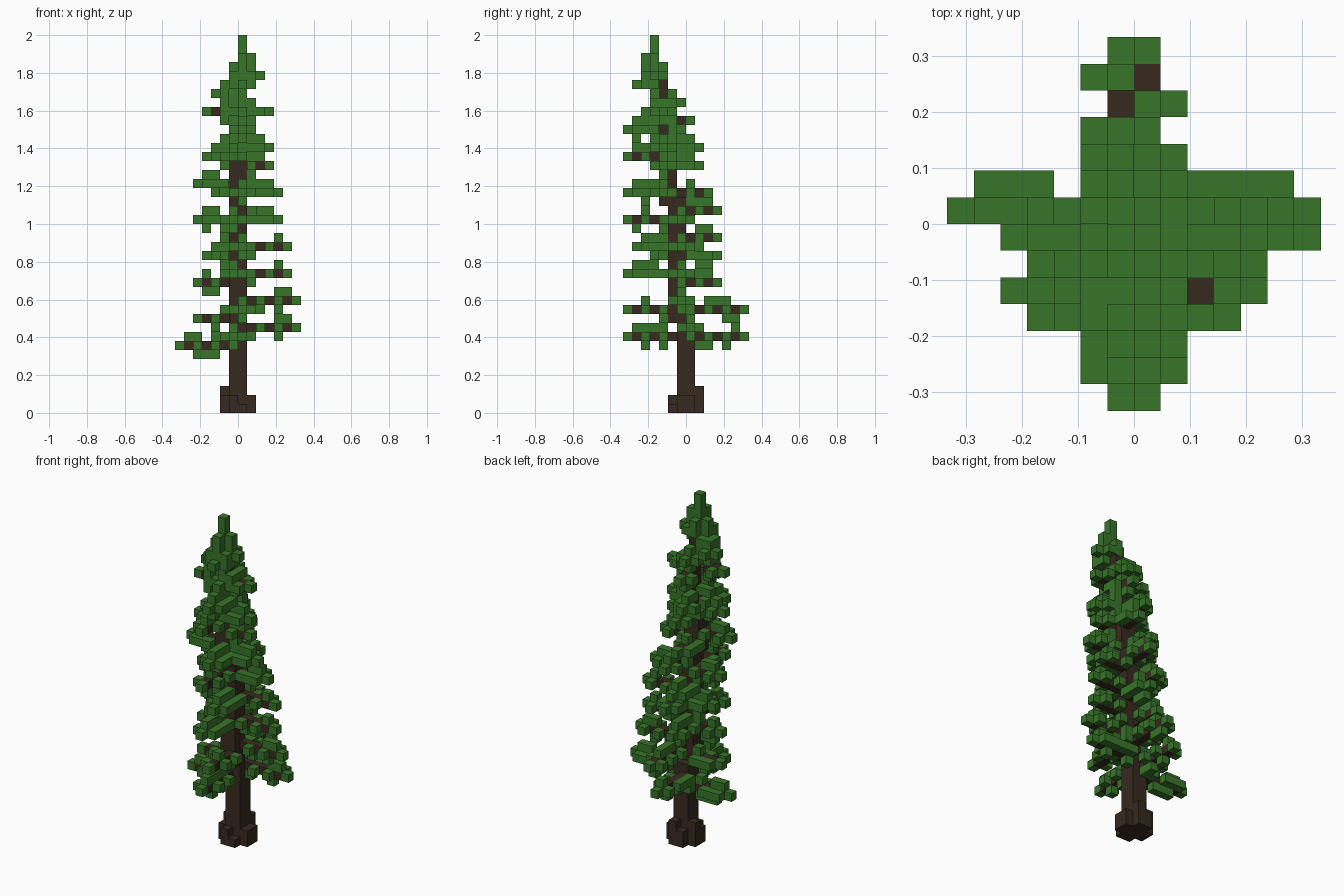
import bpy
import bmesh
import random

random.seed(5)
default = bpy.data.objects.get("Cube")
if default:
    bpy.data.objects.remove(default, do_unlink=True)

ROWS = 42
SIZE = 2 / ROWS          # edge of one block
trunk, branches, foliage = set(), set(), set()


def material(name, colour):
    mat = bpy.data.materials.new(name)
    mat.use_nodes = True
    mat.diffuse_color = (*colour, 1)
    mat.node_tree.nodes["Principled BSDF"].inputs["Base Color"].default_value = (*colour, 1)
    return mat


def trunk_rows(k):
    """Depth cells of the leaning trunk at one level."""
    if k < 10:
        return (-1, 0)
    if k < 23:
        return (-2, -1)
    if k == 23:
        return (-3, -2, -1)
    if k < 31:
        return (-3, -2)
    if k < 36:
        return (-3,)
    return (-4, -3) if k == 36 else (-4,)


# Trunk, two blocks wide below and one block wide near the top
for k in range(ROWS - 3):
    for j in trunk_rows(k):
        for i in ((-1, 0) if k < 30 else (0,)):
            trunk.add((i, j, k))

# Root flare, with stepped heights around the trunk
for a in (-1, 0):
    for cell, height in (((-2, a), 3 + a), ((1, a), 2), ((a, -2), 1 - a), ((a, 1), 3 + a)):
        for k in range(height):
            trunk.add((*cell, k))


def leaf(i, j, k):
    if -7 <= i <= 6 and -7 <= j <= 6 and k >= 6:
        foliage.add((i, j, k))


def branch(axis, k, tip, lane, full):
    """Straight stick along x (axis 0) or y (axis 1); full ones hide the stick."""
    side = 1 if tip >= 0 or (axis and tip > -3) else -1
    cells = trunk_rows(k) if axis else (-1, 0)
    start = (max(cells) if side > 0 else min(cells)) + side
    near = 1 if axis else -1

    def maybe(chance, t, across, up):
        if random.random() < chance:
            if axis:
                leaf(lane + across, t, k + up)
            else:
                leaf(t, lane + across, k + up)

    for t in range(start, tip + side, side):
        d = abs(tip - t)
        if d == 0:
            maybe(1, t, 0, 0)
            continue
        branches.add((lane, t, k) if axis else (t, lane, k))
        even = d % 2 == 0
        maybe(1 if even or full else 0, t, near, 0)
        maybe(0.25 if even else 1, t, -near, 0)
        maybe(0.75 if d < 3 else 0.35, t, 0, 1)
        maybe(0.6 if even else 0.15, t, 0, -1)


# Branch tiers: level -> outermost cell, and the levels with full tufts
left_side = {7: -7, 10: -5, 14: -5, 17: -4, 21: -5, 25: -5, 28: -4, 33: -4, 35: -3}
right_side = {9: 6, 12: 6, 15: 5, 18: 5, 21: 4, 24: 4, 27: 3, 29: 3, 33: 3, 37: 2}
front_side = {8: -7, 11: -7, 15: -7, 18: -6, 21: -7, 24: -7, 28: -7, 31: -7, 33: -5, 36: -6}
back_side = {8: 6, 11: 6, 14: 3, 17: 3, 19: 3, 22: 3, 24: 2, 27: 1, 29: 1, 32: 0, 34: -1}

for tiers, full in ((left_side, (17, 21, 25, 28, 35)), (right_side, (21, 24, 29, 33, 37))):
    for k, tip in tiers.items():
        branch(0, k, tip, trunk_rows(k)[-1 if k < 23 else 0], k in full)
for tiers, full in ((front_side, (15, 18, 24, 31, 36)), (back_side, (17, 27, 29, 34))):
    for n, (k, tip) in enumerate(tiers.items()):
        branch(1, k, tip, -((n + 1) % 2) if k < 30 else 0, k in full)

# Short tufts close to the trunk, mostly towards the crown
for k in range(10, 36):
    chance = 0.05 if k < 28 else 0.38
    rows = trunk_rows(k)
    for i in range(-2, 2):
        for j in range(min(rows) - 1, max(rows) + 2):
            if random.random() < (chance * 0.5 if j > max(rows) else chance):
                leaf(i, j, k)

# Pointed crown, open at the back
for k in range(36, 40):
    leaf(1, -4, k)
    leaf(0, -5, k)
    if k < 39:
        leaf(-1, -4, k)
for k in range(39, ROWS):
    leaf(0, -4, k)
for cell in ((0, -3, 37), (0, -3, 38), (-1, -3, 36), (-2, -4, 36), (1, -5, 36), (-1, -5, 37)):
    leaf(*cell)

branches -= trunk
foliage -= trunk | branches
filled = trunk | branches | foliage


def block_mesh(name, cells, mat):
    """Outer faces of a set of blocks as one object."""
    bm = bmesh.new()
    points = {}

    def vert(p):
        if p not in points:
            points[p] = bm.verts.new([c * SIZE for c in p])
        return points[p]

    for cell in sorted(cells):
        for axis in range(3):
            u, v = (axis + 1) % 3, (axis + 2) % 3
            for step in (-1, 1):
                beside = list(cell)
                beside[axis] += step
                if tuple(beside) in filled:
                    continue
                ring = []
                for a, b in ((0, 0), (1, 0), (1, 1), (0, 1)):
                    p = list(cell)
                    p[axis] += step > 0
                    p[u] += a
                    p[v] += b
                    ring.append(vert(tuple(p)))
                bm.faces.new(ring if step > 0 else ring[::-1])
    mesh = bpy.data.meshes.new(name)
    bm.to_mesh(mesh)
    bm.free()
    mesh.materials.append(mat)
    obj = bpy.data.objects.new(name, mesh)
    bpy.context.collection.objects.link(obj)


bark = material("dark_bark", (0.038, 0.023, 0.014))
needles = material("needle_green", (0.039, 0.178, 0.022))
block_mesh("trunk", trunk, bark)
block_mesh("branches", branches, bark)
block_mesh("foliage", foliage, needles)
